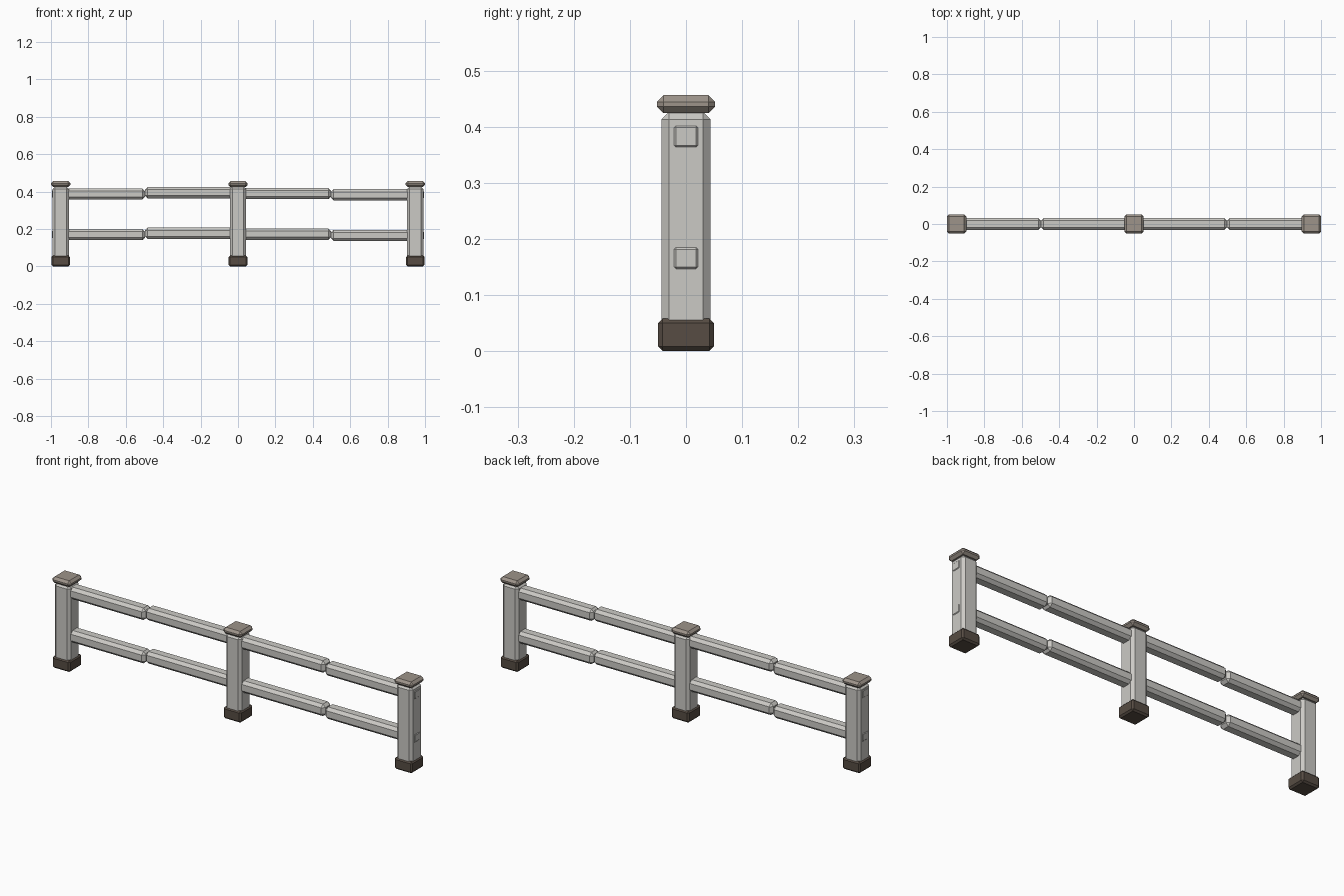
import bpy, bmesh

if "Cube" in bpy.data.objects:
    bpy.data.objects.remove(bpy.data.objects["Cube"])


def material(name, rgb):
    m = bpy.data.materials.new(name)
    m.diffuse_color = (*rgb, 1.0)
    m.use_nodes = True
    m.node_tree.nodes["Principled BSDF"].inputs["Base Color"].default_value = m.diffuse_color
    return m


PALE = material("pale_grey_paint", (0.60, 0.59, 0.56))
STONE = material("warm_grey_cap", (0.34, 0.295, 0.255))
DARK = material("dark_brown_footing", (0.095, 0.073, 0.057))


def chamfered_box(name, low, high, chamfer, mat):
    """Box between two corners with every edge chamfered flat."""
    bm = bmesh.new()
    bmesh.ops.create_cube(bm, size=1.0)
    for v in bm.verts:
        for i in range(3):
            v.co[i] = high[i] if v.co[i] > 0 else low[i]
    bmesh.ops.bevel(bm, geom=bm.edges[:], offset=chamfer, segments=1,
                    affect='EDGES', profile=0.5)
    bmesh.ops.recalc_face_normals(bm, faces=bm.faces[:])
    mesh = bpy.data.meshes.new(name)
    bm.to_mesh(mesh)
    bm.free()
    mesh.materials.append(mat)
    obj = bpy.data.objects.new(name, mesh)
    bpy.context.collection.objects.link(obj)
    return obj


def centred_box(name, x, half, z0, z1, chamfer, mat):
    return chamfered_box(name, (x - half, -half, z0), (x + half, half, z1), chamfer, mat)


# Posts, each with a footing and an overhanging cap
for label, x in (("left", -0.948), ("middle", 0.0), ("right", 0.948)):
    centred_box(f"{label}_post", x, 0.044, 0.002, 0.427, 0.014, PALE)
    centred_box(f"{label}_footing", x, 0.0495, 0.0, 0.058, 0.008, DARK)
    centred_box(f"{label}_cap", x, 0.052, 0.424, 0.456, 0.012, STONE)

# Two rows of rails, four slightly uneven lengths in each row
LENGTH = 0.4975
for row, base_z in (("lower", 0.170), ("upper", 0.387)):
    for i, shift in enumerate((0.0, 0.007, 0.002, -0.0045)):
        x0 = -2 * LENGTH + i * LENGTH
        z = base_z + shift
        chamfered_box(f"{row}_rail_{i + 1}", (x0, -0.032, z - 0.030),
                      (x0 + LENGTH, 0.032, z + 0.030), 0.014, PALE)
